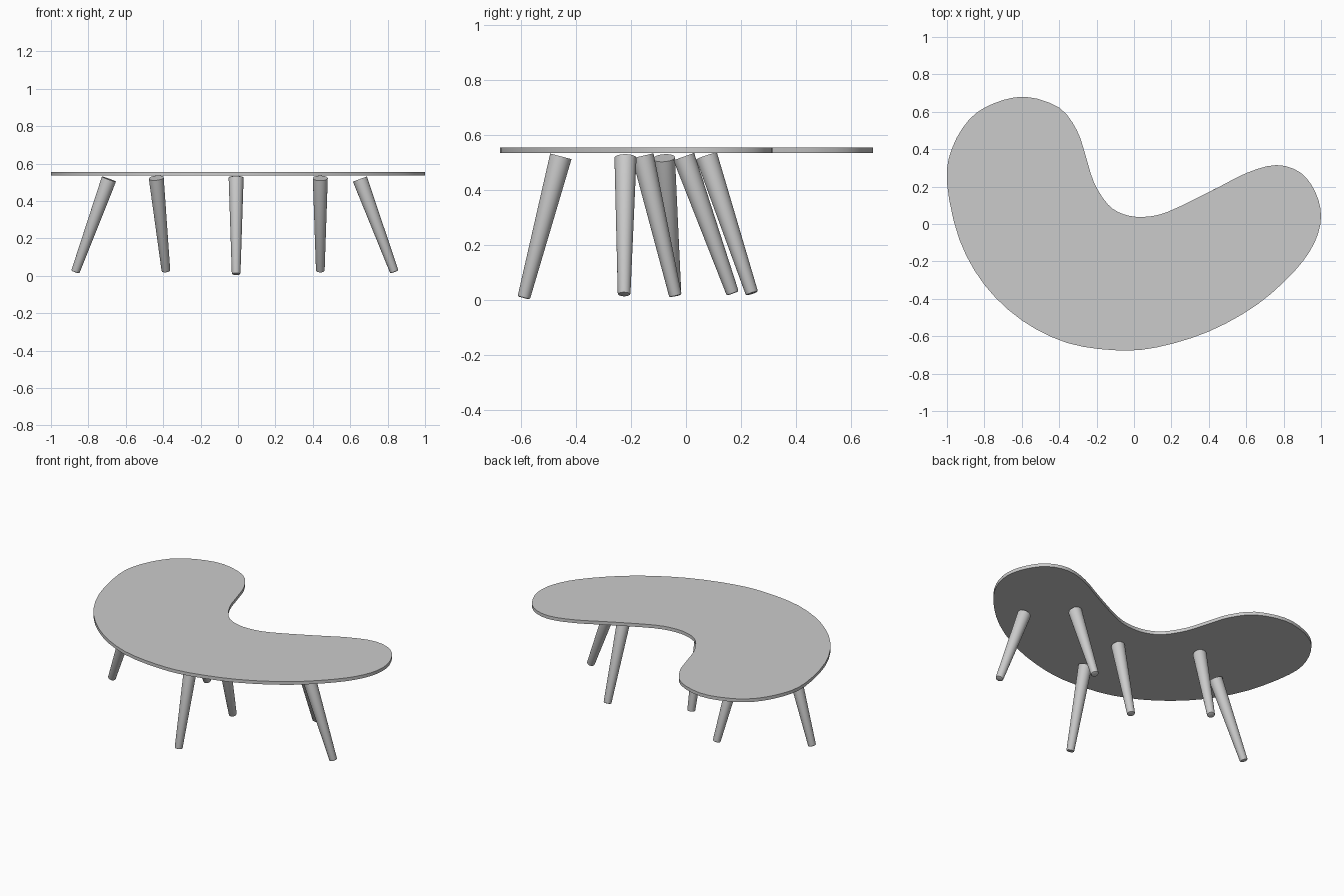
import bpy, bmesh
from mathutils import Vector

if "Cube" in bpy.data.objects:
    bpy.data.objects.remove(bpy.data.objects["Cube"])

SLAB_BOTTOM, SLAB_TOP = 0.535, 0.556

# Kidney-shaped outline control points, clockwise seen from above
OUTLINE = [(-0.58, 0.68), (-0.4, 0.622), (-0.305, 0.5), (-0.26, 0.37), (-0.215, 0.225),
           (-0.14, 0.105), (-0.055, 0.052), (0.05, 0.038), (0.18, 0.065), (0.42, 0.18),
           (0.6, 0.272), (0.76, 0.315), (0.89, 0.275), (0.97, 0.17), (1.0, 0.04),
           (0.965, -0.1), (0.86, -0.25), (0.66, -0.43), (0.4, -0.575), (0.12, -0.66),
           (-0.1, -0.675), (-0.36, -0.635), (-0.6, -0.515), (-0.8, -0.325),
           (-0.935, -0.08), (-1.0, 0.22), (-0.975, 0.4), (-0.88, 0.56), (-0.75, 0.645)]


def smooth_loop(points, steps=3):
    """Closed Catmull-Rom curve through the points."""
    pts = [Vector(p) for p in points]
    n, out = len(pts), []
    for i in range(n):
        a, b, c, d = (pts[(i + k) % n] for k in (-1, 0, 1, 2))
        for s in range(steps):
            t = s / steps
            out.append(0.5 * (2 * b + (c - a) * t + (2 * a - 5 * b + 4 * c - d) * t * t
                              + (3 * b - a - 3 * c + d) * t ** 3))
    return out


def finish(name, bm):
    bmesh.ops.recalc_face_normals(bm, faces=bm.faces)
    mesh = bpy.data.meshes.new(name)
    bm.to_mesh(mesh)
    bm.free()
    obj = bpy.data.objects.new(name, mesh)
    bpy.context.collection.objects.link(obj)
    bpy.ops.object.select_all(action='DESELECT')
    obj.select_set(True)
    bpy.context.view_layer.objects.active = obj
    bpy.ops.object.shade_smooth_by_angle(angle=0.6)
    return obj


def make_top():
    bm = bmesh.new()
    face = bm.faces.new([bm.verts.new((p.x, p.y, SLAB_BOTTOM)) for p in smooth_loop(OUTLINE)])
    geom = bmesh.ops.extrude_face_region(bm, geom=[face], use_keep_orig=True)["geom"]
    bmesh.ops.translate(bm, vec=(0, 0, SLAB_TOP - SLAB_BOTTOM),
                        verts=[g for g in geom if isinstance(g, bmesh.types.BMVert)])
    finish("table_top", bm)


def make_leg(name, foot, head, r_foot=0.023, r_head=0.04):
    """Tapered round leg with a softened foot, its ends square to the axis."""
    foot, head = Vector(foot), Vector(head)
    axis = head - foot
    bm = bmesh.new()
    bmesh.ops.create_cone(bm, cap_ends=True, segments=32, radius1=r_foot,
                          radius2=r_head, depth=axis.length)
    low = [e for e in bm.edges if all(v.co.z < 0 for v in e.verts)]
    bmesh.ops.bevel(bm, geom=low, offset=0.006, segments=2, profile=0.5, affect='EDGES')
    bm.transform(axis.to_track_quat('Z', 'Y').to_matrix().to_4x4())
    bmesh.ops.translate(bm, vec=(foot + head) / 2, verts=bm.verts)
    finish(name, bm)


make_top()

# Splayed legs: foot centre, head centre
LEGS = {
    "left_leg": ((-0.87, -0.04, 0.02), (-0.69, -0.08, 0.517)),
    "right_leg": ((0.836, -0.225, 0.02), (0.652, -0.22, 0.517)),
    "front_leg": ((-0.01, -0.59, 0.008), (-0.01, -0.455, 0.523)),
    "middle_leg": ((-0.01, -0.038, 0.015), (-0.01, -0.157, 0.525)),
    "back_left_leg": ((-0.385, 0.24, 0.024), (-0.437, 0.075, 0.523)),
    "back_right_leg": ((0.44, 0.17, 0.024), (0.44, -0.008, 0.522)),
}
for leg_name, (foot, head) in LEGS.items():
    make_leg(leg_name, foot, head)
